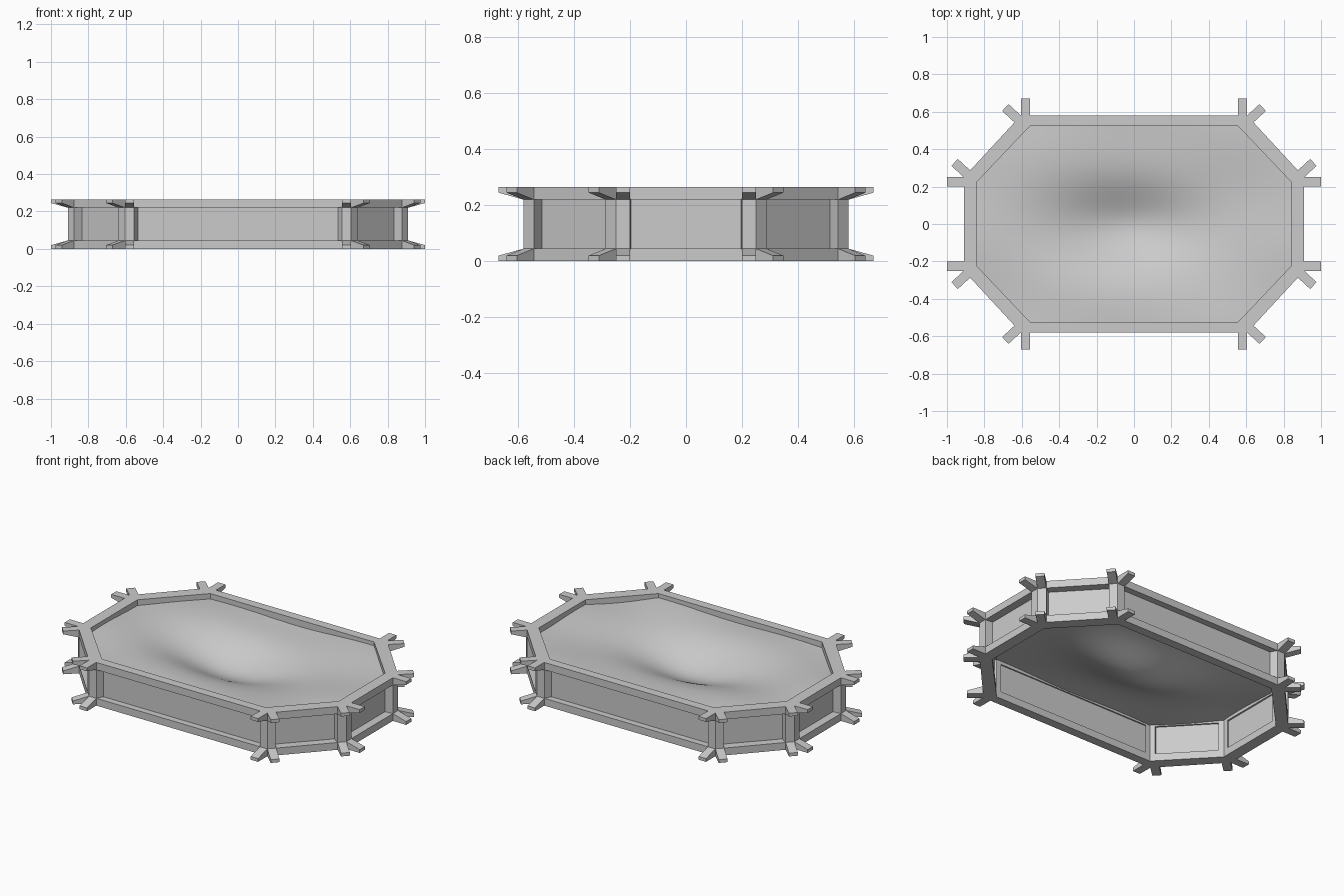
import bpy, bmesh
from math import exp, sin, cos
from mathutils import Vector

if "Cube" in bpy.data.objects:
    bpy.data.objects.remove(bpy.data.objects["Cube"])

H, RAIL, POST_W, STUB = 0.265, 0.045, 0.05, 0.09


def octagon(t):
    """Counter-clockwise plan outline; t = 0 outer face, t = 1 inner face."""
    lerp = lambda a, b: a + (b - a) * t
    ax, ay = lerp(0.605, 0.555), lerp(0.58, 0.525)
    bx, by = lerp(0.91, 0.84), lerp(0.25, 0.225)
    return [Vector(p) for p in ((bx, -by), (bx, by), (ax, ay), (-ax, ay),
                                (-bx, by), (-bx, -by), (-ax, -ay), (ax, -ay))]


def finish(name, bm):
    bmesh.ops.recalc_face_normals(bm, faces=bm.faces)
    mesh = bpy.data.meshes.new(name)
    bm.to_mesh(mesh)
    bm.free()
    ob = bpy.data.objects.new(name, mesh)
    bpy.context.collection.objects.link(ob)
    return ob


def prism(bm, plan, lows, highs):
    lo = [bm.verts.new((p.x, p.y, z)) for p, z in zip(plan, lows)]
    hi = [bm.verts.new((p.x, p.y, z)) for p, z in zip(plan, highs)]
    bm.faces.new(lo[::-1])
    bm.faces.new(hi)
    n = len(plan)
    for i in range(n):
        j = (i + 1) % n
        bm.faces.new((lo[i], lo[j], hi[j], hi[i]))


def ring(name, t0, t1, z0, z1):
    bm = bmesh.new()
    loops = [[bm.verts.new((p.x, p.y, z)) for p in octagon(t)]
             for t, z in ((t0, z0), (t0, z1), (t1, z1), (t1, z0))]
    for k in range(4):
        a, b = loops[k], loops[(k + 1) % 4]
        for i in range(8):
            j = (i + 1) % 8
            bm.faces.new((a[i], a[j], b[j], b[i]))
    return finish(name, bm)


# rails and recessed wall boards
ring("bottom_rail", 0, 1, 0, RAIL)
ring("top_rail", 0, 1, H - RAIL, H)
ring("wall_boards", 0.72, 0.85, RAIL - 0.005, H - RAIL + 0.005)

# corner posts and tapered beam ends
outer, inner = octagon(0), octagon(1)
posts, ends = bmesh.new(), bmesh.new()
for i in range(8):
    p, q = outer[i], inner[i]
    to_prev = (outer[i - 1] - p).normalized()
    to_next = (outer[(i + 1) % 8] - p).normalized()
    in_prev = (inner[i - 1] - q).normalized()
    in_next = (inner[(i + 1) % 8] - q).normalized()
    plan = [p + to_prev * POST_W, p, p + to_next * POST_W,
            q + in_next * 0.03, q, q + in_prev * 0.03]
    prism(posts, plan, [RAIL] * 6, [H - RAIL] * 6)
    for e, n in ((to_prev, Vector((-to_prev.y, to_prev.x))),
                 (to_next, Vector((to_next.y, -to_next.x)))):
        a, b = p, p + e * POST_W
        plan = [a, b, b + n * STUB, a + n * STUB]
        prism(ends, plan, [0] * 4, [RAIL, RAIL, 0.02, 0.02])
        prism(ends, plan, [H - RAIL, H - RAIL, H - 0.02, H - 0.02], [H] * 4)
finish("corner_posts", posts)
finish("beam_ends", ends)

# fill surface with a central hollow, trimmed to the octagon
bm = bmesh.new()
bmesh.ops.create_grid(bm, x_segments=90, y_segments=60, size=1)
for v in bm.verts:
    v.co.x *= 0.9
    v.co.y *= 0.58
edge = octagon(0.8)
for i in range(8):
    d = edge[(i + 1) % 8] - edge[i]
    bmesh.ops.bisect_plane(bm, geom=bm.verts[:] + bm.edges[:] + bm.faces[:],
                           plane_co=edge[i].to_3d(), plane_no=(d.y, -d.x, 0),
                           clear_outer=True)
for v in bm.verts:
    x, y = v.co.x, v.co.y
    hollow = 0.13 * exp(-(x / 0.27) ** 2 / 2 - (y / 0.16) ** 2 / 2)
    ripple = 0.006 * sin(7 * x + 1) * cos(6 * y) + 0.004 * sin(11 * y + 4 * x)
    v.co.z = 0.232 - hollow + ripple
for f in bm.faces:
    f.smooth = True
finish("soil_surface", bm)
